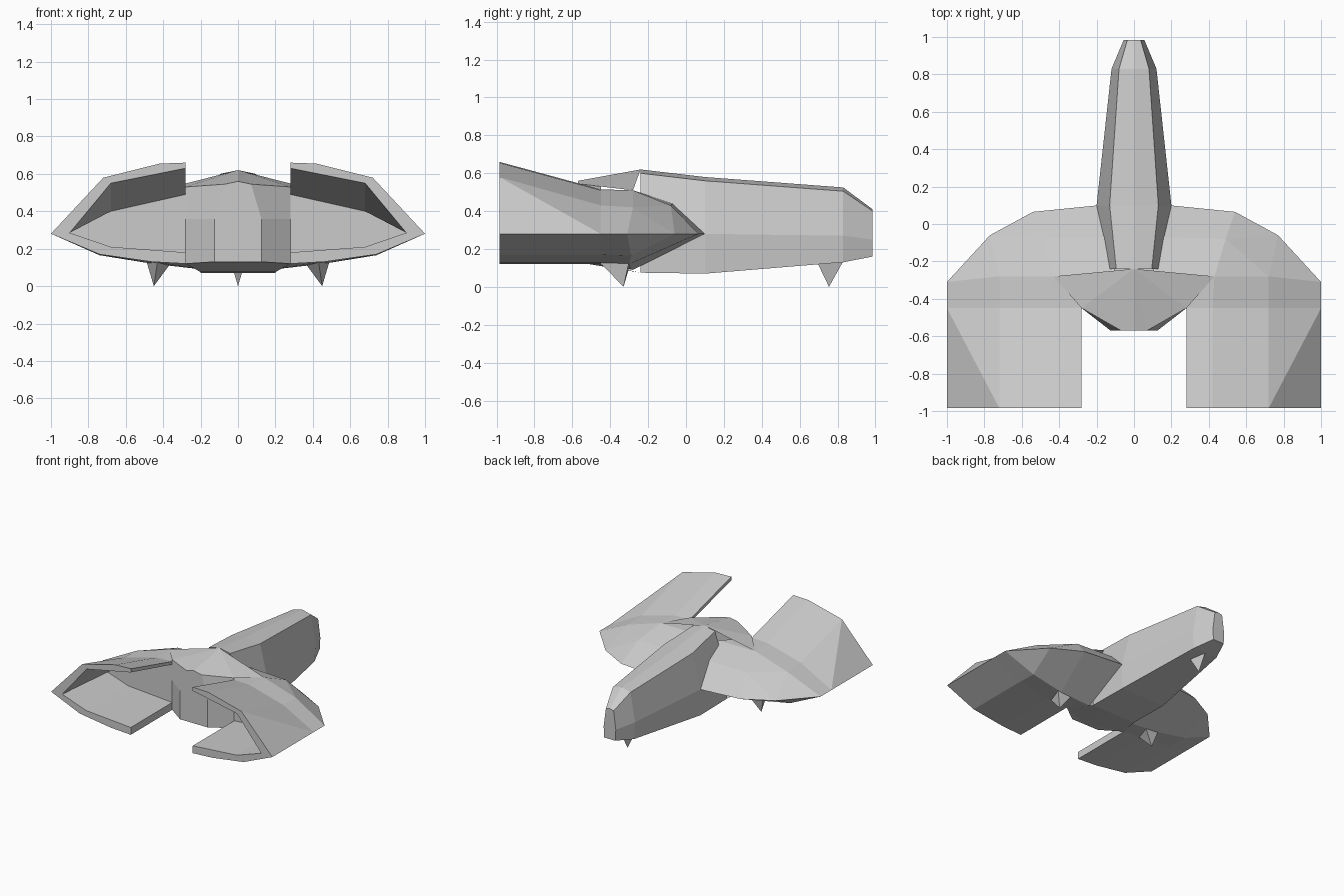
import bpy
import bmesh

if "Cube" in bpy.data.objects:
    bpy.data.objects.remove(bpy.data.objects["Cube"])


def make(name, verts, faces, mirror=True):
    """Flat-shaded mesh, optionally a right half mirrored across x."""
    bm = bmesh.new()
    vs = [bm.verts.new(v) for v in verts]
    for f in faces:
        bm.faces.new([vs[i] for i in f])
    bmesh.ops.recalc_face_normals(bm, faces=bm.faces)
    me = bpy.data.meshes.new(name)
    bm.to_mesh(me)
    bm.free()
    ob = bpy.data.objects.new(name, me)
    bpy.context.collection.objects.link(ob)
    if mirror:
        m = ob.modifiers.new("mirror", 'MIRROR')
        m.use_clip = True
        m.merge_threshold = 0.0005
    return ob


def strips(rows, n, start=0):
    """Quads between consecutive rows of n points."""
    return [(start + r * n + i, start + r * n + i + 1,
             start + (r + 1) * n + i + 1, start + (r + 1) * n + i)
            for r in range(rows - 1) for i in range(n - 1)]


# Fuselage: half cross-sections from nose to hump
sections = [
    (0.985, [(0, .41), (.035, .40), (.055, .25), (.05, .16), (0, .16)]),
    (0.83, [(0, .525), (.08, .505), (.12, .27), (.11, .13), (0, .13)]),
    (0.10, [(0, .58), (.13, .56), (.20, .28), (.20, .07), (0, .07)]),
    (-0.24, [(0, .62), (.095, .60), (.20, .28), (.20, .075), (0, .075)]),
]
pts = [(x, y, z) for y, prof in sections for x, z in prof]
make("fuselage", pts, strips(4, 5) + [(0, 1, 2, 3, 4)])

# Rear hump and tail block
hump = [(0, -.24, .62), (.43, -.28, .51), (.28, -.45, .53), (.07, -.57, .545),
        (0, -.57, .56), (.125, -.57, .36), (.125, -.57, .13), (0, -.57, .13),
        (.28, -.45, .36), (.28, -.45, .12), (.20, -.24, .075), (0, -.24, .075)]
make("tail_block", hump, [
    (0, 1, 2), (0, 2, 3), (0, 3, 4),            # roof
    (4, 3, 5, 6, 7), (3, 2, 8, 5), (5, 8, 9, 6),  # rear panels
    (7, 6, 9), (7, 9, 10, 11)])                 # underside

# Wing pods: C-shaped hollow rear, lofted forward to a thin leading edge
low = [(.74, .17), (.46, .13), (.28, .12)]
c_back = [(.28, .66), (.42, .655), (.72, .58), (1, .28)] + low
c_front = [(.28, .515), (.42, .51), (.72, .43), (1, .28)] + low
floor = [(.28, .18), (.68, .21), (.90, .285)]
in_back = floor + [(.68, .55), (.28, .63)]
in_front = floor + [(.68, .40), (.28, .49)]
v = [(x, -.985, z) for x, z in c_back + in_back]       # 0-11
v += [(x, -.45, z) for x, z in c_front + in_front]     # 12-23
v += [(.10, -.28, .51), (.43, -.28, .51), (.72, -.28, .42), (1, -.31, .28),
      (.74, -.29, .165), (.46, -.30, .12), (.20, -.28, .09)]  # 24-30
v += [(.12, -.07, .44), (.49, -.08, .43)]              # 31-32
v += [(.19, .10, .28), (.54, .065, .28), (.77, -.06, .28)]    # 33-35
faces = [tuple(range(12)), (19, 20, 21, 22, 23)]       # rear rim, inner wall
for i in range(12):
    j = (i + 1) % 12
    if i == 2:                                         # creased outer quad
        faces += [(2, 3, 15), (2, 15, 14)]
    else:
        faces.append((i, j, 12 + j, 12 + i))
faces += [(12 + i, 13 + i, 25 + i, 24 + i) for i in range(6)]
faces += [(24, 25, 32, 31), (25, 26, 32), (26, 35, 32), (26, 27, 35),
          (31, 32, 34, 33), (32, 35, 34),
          (27, 28, 35), (28, 29, 34, 35), (29, 30, 33, 34)]
make("wing_pods", v, faces)


# Landing spikes
def spike(name, base, tip, mirror):
    n = len(base)
    p = [(x, y, .135) for x, y in base] + [tip]
    make(name, p, [tuple(range(n))] + [(i, (i + 1) % n, n) for i in range(n)],
         mirror)


spike("rear_feet", [(.35, -.29), (.49, -.30), (.43, -.46)], (.45, -.33, 0), True)
spike("nose_foot", [(-.04, .69), (.04, .69), (0, .83)], (0, .755, 0), False)
